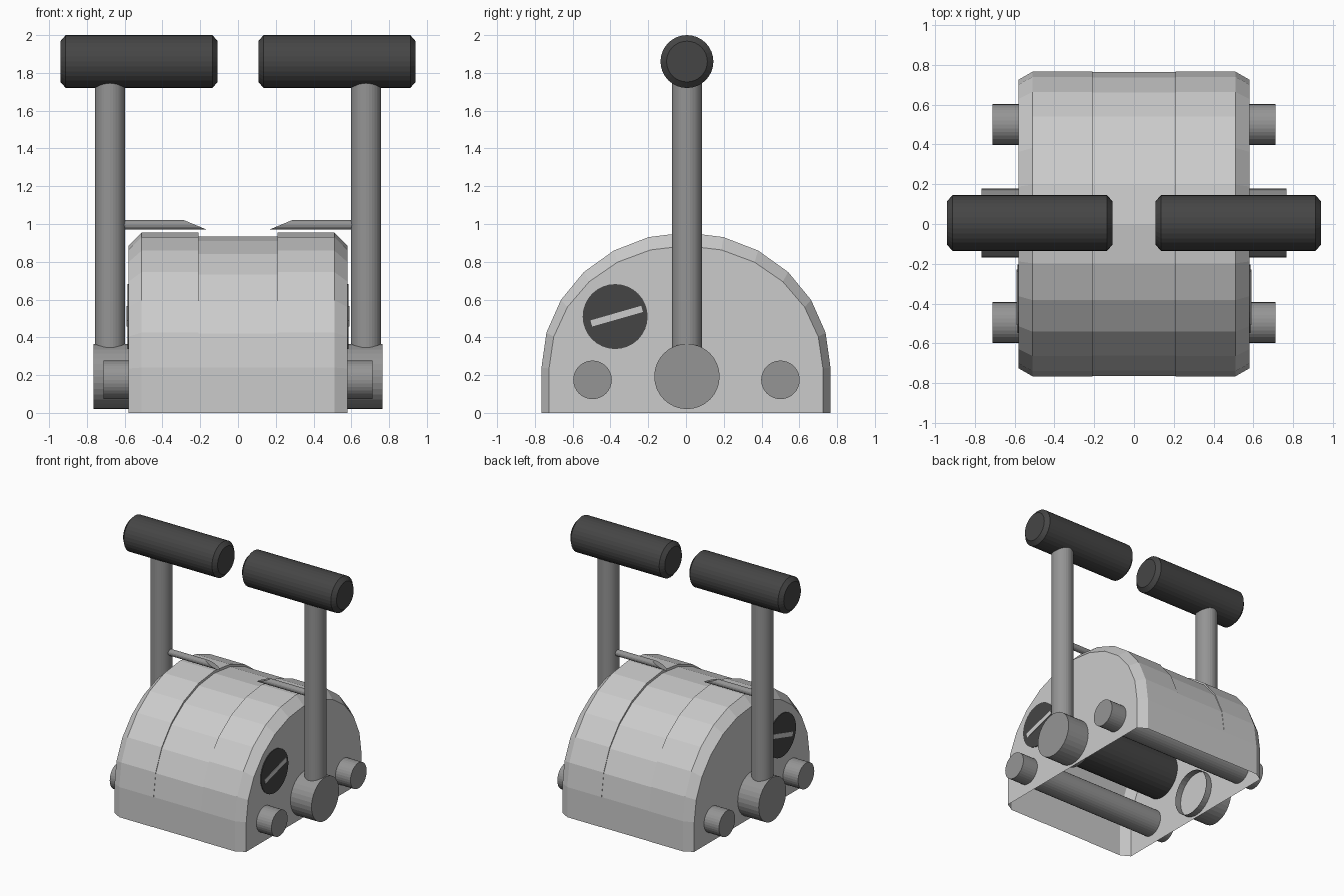
import bpy, bmesh
from math import sin, cos, pi, radians
from mathutils import Matrix, Vector

if "Cube" in bpy.data.objects:
    bpy.data.objects.remove(bpy.data.objects["Cube"])


def material(name, v):
    m = bpy.data.materials.new(name)
    m.diffuse_color = (v, v, v, 1)
    m.use_nodes = True
    m.node_tree.nodes["Principled BSDF"].inputs["Base Color"].default_value = m.diffuse_color
    return m


metal = material("mid_grey_metal", 0.3)
dark = material("dark_rubber", 0.06)
light = material("light_grey", 0.6)


def finish(name, bm, mat=None):
    bmesh.ops.recalc_face_normals(bm, faces=bm.faces)
    me = bpy.data.meshes.new(name)
    bm.to_mesh(me)
    bm.free()
    ob = bpy.data.objects.new(name, me)
    bpy.context.collection.objects.link(ob)
    if mat:
        me.materials.append(mat)
    return ob


def lathe_x(name, y, z, stations, mat, caps=(True, True), n=32):
    """Round part along x; stations are (x, radius) pairs."""
    bm = bmesh.new()
    rings = [[bm.verts.new((x, y + r * sin(2 * pi * i / n), z + r * cos(2 * pi * i / n)))
              for i in range(n)] for x, r in stations]
    for a, b in zip(rings, rings[1:]):
        for i in range(n):
            j = (i + 1) % n
            bm.faces.new((a[i], a[j], b[j], b[i]))
    for ring, cap in zip((rings[0], rings[-1]), caps):
        if cap:
            bm.faces.new(ring)
    return finish(name, bm, mat)


# Housing: open-bottomed half-round shell with chamfered ends and a lowered centre band
def profile(bm, x, ry, rz, z0):
    pts = [(-ry, 0)] + [(ry * sin(radians(a)), z0 + rz * cos(radians(a)))
                        for a in range(-90, 91, 15)] + [(ry, 0)]
    return [bm.verts.new((x, y, z)) for y, z in pts]


bm = bmesh.new()
end, full, low = (0.725, 0.65, 0.235), (0.765, 0.715, 0.24), (0.763, 0.695, 0.24)
sections = [(-0.58, end), (-0.51, full), (-0.208, full), (-0.208, low),
            (0.208, low), (0.208, full), (0.51, full), (0.58, end)]
rows = [profile(bm, x, *p) for x, p in sections]
for a, b in zip(rows, rows[1:]):
    for i in range(len(a) - 1):
        bm.faces.new((a[i], a[i + 1], b[i + 1], b[i]))
bm.faces.new(rows[0])
bm.faces.new(rows[-1])
finish("housing", bm)

# Through rods and the dark friction barrel
for label, y in (("front", -0.495), ("back", 0.5)):
    lathe_x(label + "_rod", y, 0.175, [(-0.712, 0.102), (0.712, 0.102)], metal)
lathe_x("friction_barrel", -0.375, 0.51, [(-0.586, 0.172), (0.586, 0.172)], dark)

for side, s in (("left", -1), ("right", 1)):
    # Pivot hub, open on the inside
    lathe_x(side + "_hub", 0.005, 0.193, [(s * 0.53, 0.173), (s * 0.765, 0.173)],
            metal, (False, True))

    # Lever shaft
    bm = bmesh.new()
    bmesh.ops.create_cone(bm, cap_ends=True, segments=32, radius1=0.08, radius2=0.08,
                          depth=1.6, matrix=Matrix.Translation((s * 0.678, 0.005, 1.0)))
    finish(side + "_lever", bm, metal)

    # Chamfered hand grip
    lathe_x(side + "_grip", 0.005, 1.86, [(s * 0.108, 0.108), (s * 0.135, 0.14),
                                          (s * 0.912, 0.14), (s * 0.94, 0.108)], dark)

    # Pointer: thin rod with a slanted tip
    ob = lathe_x(side + "_pointer", 0.005, 0.995,
                 [(s * 0.225, 0.025), (s * 0.66, 0.025)], metal, n=16)
    for v in ob.data.vertices:
        if abs(v.co.x) < 0.3:
            v.co.x += s * (v.co.z - 0.995) * 2.4

    # Slot bar on the friction knob face
    bm = bmesh.new()
    bmesh.ops.create_cube(bm, size=1, matrix=Matrix.Translation((s * 0.583, -0.367, 0.512))
                          @ Matrix.Rotation(radians(16), 4, 'X')
                          @ Matrix.Diagonal(Vector((0.012, 0.28, 0.034, 1))))
    finish(side + "_slot_bar", bm, light)
